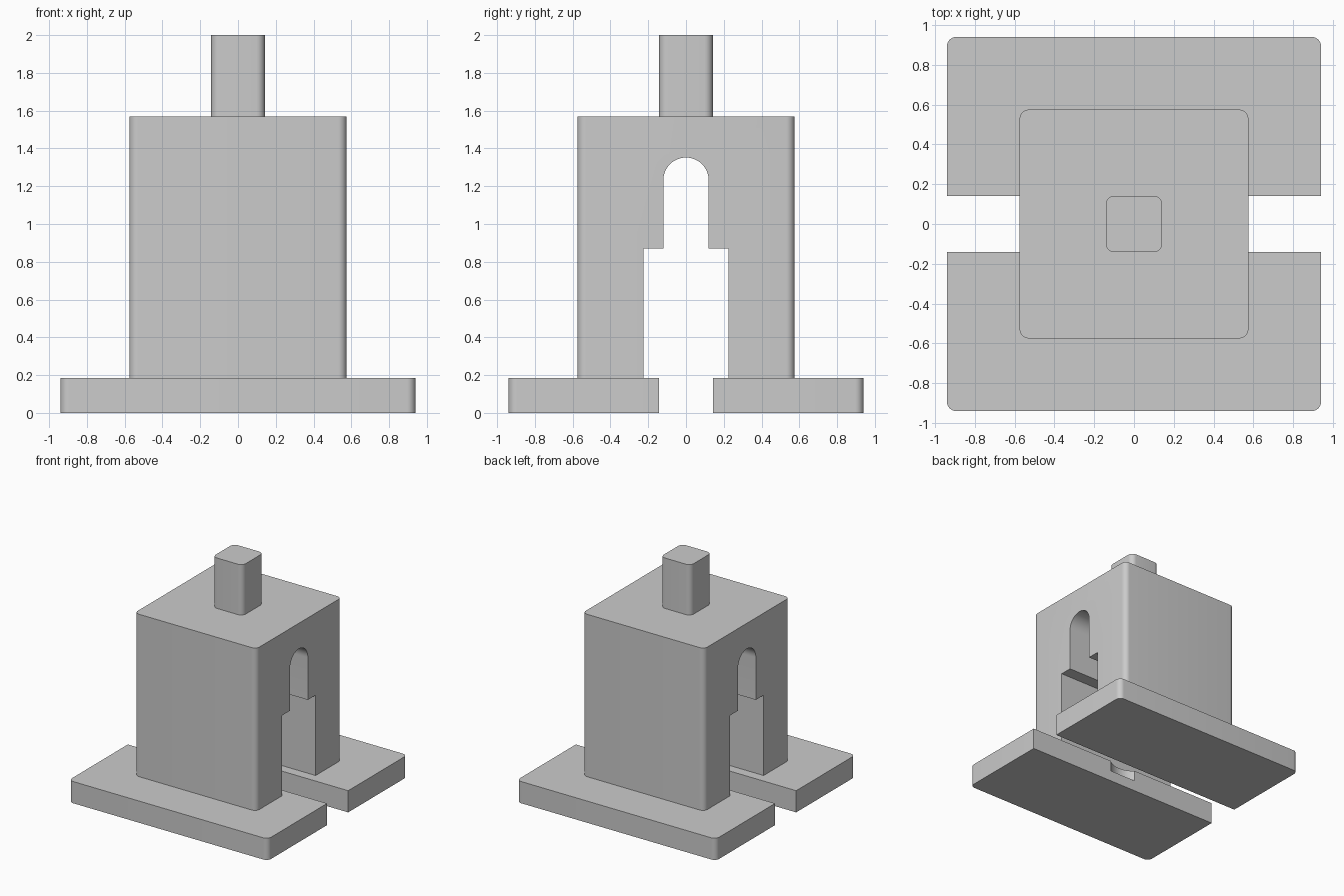
import bpy
import bmesh
from math import cos, sin, pi, radians

cube = bpy.data.objects.get("Cube")
if cube:
    bpy.data.objects.remove(cube, do_unlink=True)

BASE_TOP, BODY_TOP, PEG_TOP = 0.185, 1.57, 2.0
BASE_HALF, BODY_HALF, PEG_HALF = 0.94, 0.575, 0.142
CORNER = 0.045

grey = bpy.data.materials.new("plain grey")
grey.use_nodes = True
grey.diffuse_color = (0.6, 0.6, 0.6, 1)
grey.node_tree.nodes["Principled BSDF"].inputs["Base Color"].default_value = (0.6, 0.6, 0.6, 1)


def arc(cx, cy, r, start, end, steps=8):
    """Points along an arc, angles in degrees."""
    angles = [radians(start + (end - start) * i / steps) for i in range(steps + 1)]
    return [(cx + r * cos(a), cy + r * sin(a)) for a in angles]


def prism(name, points, offset, along):
    """Extrude a closed outline; points are 3D, along is the extrusion vector."""
    bm = bmesh.new()
    face = bm.faces.new([bm.verts.new(p) for p in points])
    new = bmesh.ops.extrude_face_region(bm, geom=[face])["geom"]
    verts = [v for v in new if isinstance(v, bmesh.types.BMVert)]
    bmesh.ops.translate(bm, verts=verts, vec=along)
    bmesh.ops.translate(bm, verts=bm.verts[:], vec=offset)
    bmesh.ops.recalc_face_normals(bm, faces=bm.faces[:])
    mesh = bpy.data.meshes.new(name)
    bm.to_mesh(mesh)
    bm.free()
    mesh.materials.append(grey)
    obj = bpy.data.objects.new(name, mesh)
    bpy.context.collection.objects.link(obj)
    return obj


def upright(name, outline, z0, z1):
    return prism(name, [(x, y, 0) for x, y in outline], (0, 0, z0), (0, 0, z1 - z0))


def rounded_square(half):
    c = half - CORNER
    return (arc(c, c, CORNER, 0, 90) + arc(-c, c, CORNER, 90, 180)
            + arc(-c, -c, CORNER, 180, 270) + arc(c, -c, CORNER, 270, 360))


def activate(obj):
    bpy.ops.object.select_all(action="DESELECT")
    obj.select_set(True)
    bpy.context.view_layer.objects.active = obj


def cut(obj, cutter):
    """Subtract the cutter, then discard it."""
    mod = obj.modifiers.new("cut", "BOOLEAN")
    mod.operation = "DIFFERENCE"
    mod.solver = "EXACT"
    mod.object = cutter
    activate(obj)
    bpy.ops.object.modifier_apply(modifier=mod.name)
    bpy.data.objects.remove(cutter, do_unlink=True)


# Two base plates, one each side of the slot, with a shared round recess
SLOT_HALF = 0.142
c = BASE_HALF - CORNER
for name, side in (("front_base", -1), ("back_base", 1)):
    outline = ([(-BASE_HALF, SLOT_HALF), (BASE_HALF, SLOT_HALF)]
               + arc(c, c, CORNER, 0, 90) + arc(-c, c, CORNER, 90, 180))
    plate = upright(name, [(x, y * side) for x, y in outline], 0, BASE_TOP)
    recess = upright("recess_cutter", arc(0, 0, 0.19, 0, 354, 59), 0.093, BASE_TOP + 0.1)
    cut(plate, recess)

# Body with a stepped, round-topped passage running side to side
body = upright("body", rounded_square(BODY_HALF), BASE_TOP, BODY_TOP)
WIDE, NARROW, STEP, SPRING = 0.225, 0.12, 0.87, 1.232
passage = ([(-WIDE, 0), (WIDE, 0), (WIDE, STEP), (NARROW, STEP)]
           + arc(0, SPRING, NARROW, 0, 180, 24) + [(-NARROW, STEP), (-WIDE, STEP)])
cut(body, prism("passage_cutter", [(0, y, z) for y, z in passage], (-1, 0, 0), (2, 0, 0)))

# Square peg on top
upright("top_peg", rounded_square(PEG_HALF), BODY_TOP, PEG_TOP)

# Smooth the rounded corners, keep the edges sharp
for name in ("front_base", "back_base", "body", "top_peg"):
    activate(bpy.data.objects[name])
    bpy.ops.object.shade_smooth_by_angle(angle=radians(30))
